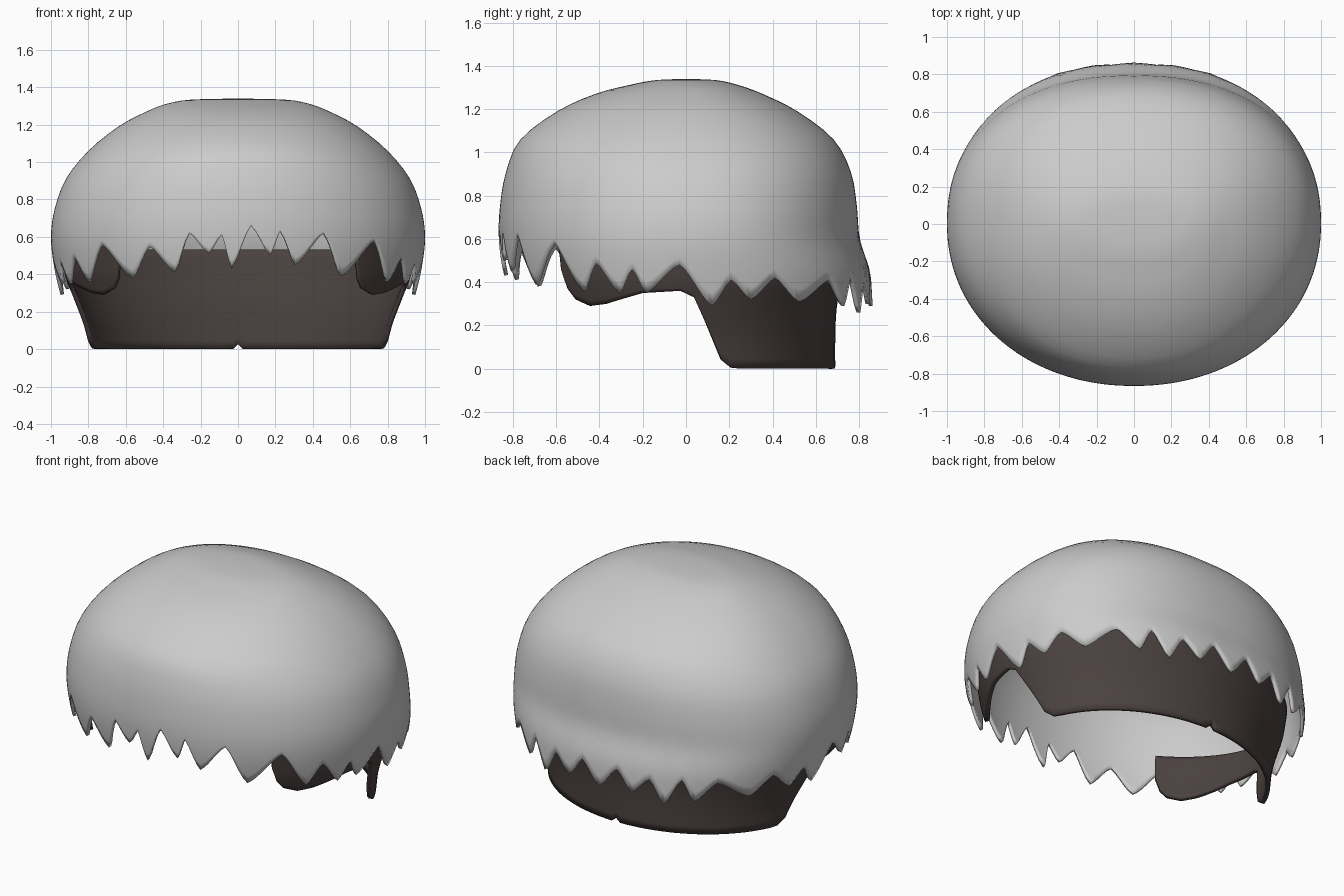
import bpy, bmesh
from math import sin, cos, radians

if "Cube" in bpy.data.objects:
    bpy.data.objects.remove(bpy.data.objects["Cube"])

# Section table: (z, half width, front depth, back depth)
HAIR = [(1.34, 0, 0, 0), (1.334, .25, .14, .14), (1.312, .38, .26, .24), (1.27, .49, .42, .355),
        (1.19, .64, .595, .515), (1.06, .80, .765, .682), (.91, .92, .832, .762),
        (.75, .98, .86, .79), (.60, 1.0, .865, .803), (.45, .985, .845, .85), (.30, .955, .80, .862)]
BAND = [(.53, .945, .80, .735), (.40, .925, .78, .715), (.27, .88, .75, .695), (.14, .84, .73, .69), (0, .82, .72, .69)]

# Hem of the hair: (angle from front towards +x, z), alternating notches and tips
FRONT_LEFT = [(-46, .56), (-35, .38), (-28, .55), (-20, .41), (-15, .62), (-9, .51), (-5, .61), (-2, .43)]
FRONT_RIGHT = [(4, .66), (10, .50), (13, .63), (18, .45), (27, .62), (34, .39), (46, .58)]
SIDE = [(55, .36), (61, .49), (68, .35), (73, .46), (77, .35), (88, .48), (98, .29), (104, .41),
        (110, .32), (118, .42), (126, .31), (138, .41), (145, .29), (150, .42), (155, .26),
        (161, .40), (167, .30), (173, .42)]
HEM = FRONT_LEFT + FRONT_RIGHT + SIDE + [(180, .29)] + [(360 - a, z) for a, z in reversed(SIDE)] + [(314, .56)]

# Lower edge of the under layer: sideburn, ear arch, nape
EDGE = [(43, .46), (45, .37), (48, .32), (54, .29), (61, .30), (75, .35), (88, .36), (93, .33),
        (98, .2), (104, .04), (108, .004), (112, 0), (178, 0), (180, .025)]


def spline(table, u):
    """Smooth interpolation along a section table."""
    n = len(table) - 1
    i = max(0, min(int(u), n - 1))
    t = u - i
    b, c = table[i], table[i + 1]
    a = table[i - 1] if i > 0 else [2 * p - q for p, q in zip(b, c)]
    d = table[i + 2] if i + 2 <= n else [2 * q - p for p, q in zip(b, c)]
    return [.5 * (2 * q + (r - p) * t + (2 * p - 5 * q + 4 * r - s) * t * t
                  + (3 * q - p - 3 * r + s) * t ** 3) for p, q, r, s in zip(a, b, c, d)]


def point(sec, angle, z, front_pow=2, back_pow=2):
    """Point on a (super)elliptical section."""
    s, c = sin(radians(angle)), cos(radians(angle))
    n = front_pow if c > 0 else back_pow
    k = (abs(s) ** n + abs(c) ** n) ** (-1 / n)
    return (sec[1] * s * k, -(sec[2] if c > 0 else sec[3]) * c * k, z)


def densify(knots, step, ease=0):
    """Subdivide between knots; ease rounds the corners."""
    out = []
    for (a0, z0), (a1, z1) in zip(knots, knots[1:]):
        n = max(4, round((a1 - a0) / step))
        for k in range(n):
            t = k / n
            w = t + ease * (t * t * (3 - 2 * t) - t)
            out.append((a0 + (a1 - a0) * t, z0 + (z1 - z0) * w))
    return out + [knots[-1]]


def sheet(name, columns, thickness):
    """Skin columns of points (top to bottom) and thicken them inwards."""
    bm = bmesh.new()
    grid = [[bm.verts.new(p) for p in col] for col in columns]
    for l, r in zip(grid, grid[1:]):
        for j in range(len(l) - 1):
            bm.faces.new((l[j], l[j + 1], r[j + 1], r[j]))
    bmesh.ops.remove_doubles(bm, verts=bm.verts, dist=.0005)
    me = bpy.data.meshes.new(name)
    bm.to_mesh(me)
    bm.free()
    ob = bpy.data.objects.new(name, me)
    bpy.context.collection.objects.link(ob)
    bpy.ops.object.select_all(action='DESELECT')
    bpy.context.view_layer.objects.active = ob
    ob.select_set(True)
    bpy.ops.object.shade_smooth_by_angle(angle=radians(50))
    so = ob.modifiers.new("thickness", 'SOLIDIFY')
    so.thickness, so.offset = thickness, -1
    return ob


# Hair cap: smooth dome rows, then rows stretched down to the jagged hem
cols = []
for ang, hem in densify(HEM, 1.5, .5):
    col = []
    for k in range(22):
        s = spline(HAIR, k / 3)
        col.append(point(s, ang, s[0], 2.08, 2.25))
    for k in range(1, 9):
        z = .75 + (hem - .75) * k / 8
        col.append(point(spline(HAIR, 7 + (.75 - z) / .15), ang, z, 2.08, 2.25))
    cols.append(col)
sheet("hair_cap", cols, .018)

# Dark under layer: sideburn and nape, rising towards the front, mirrored
cols = []
for ang, low in densify(EDGE, 3):
    col = []
    top = .53 + .11 * max(0, cos(radians(ang)))
    for k in range(13):
        z = top + (low - top) * k / 12
        col.append(point(spline(BAND, (.53 - z) / .1325), ang, z))
    cols.append(col)
under = sheet("hair_under_layer", cols, .025)
mir = under.modifiers.new("mirror", 'MIRROR')
mir.use_clip = True
bpy.ops.object.modifier_move_to_index(modifier="mirror", index=0)
mat = bpy.data.materials.new("dark_brown")
mat.diffuse_color = (.07, .054, .05, 1)
mat.use_nodes = True
mat.node_tree.nodes["Principled BSDF"].inputs["Base Color"].default_value = mat.diffuse_color
under.data.materials.append(mat)
